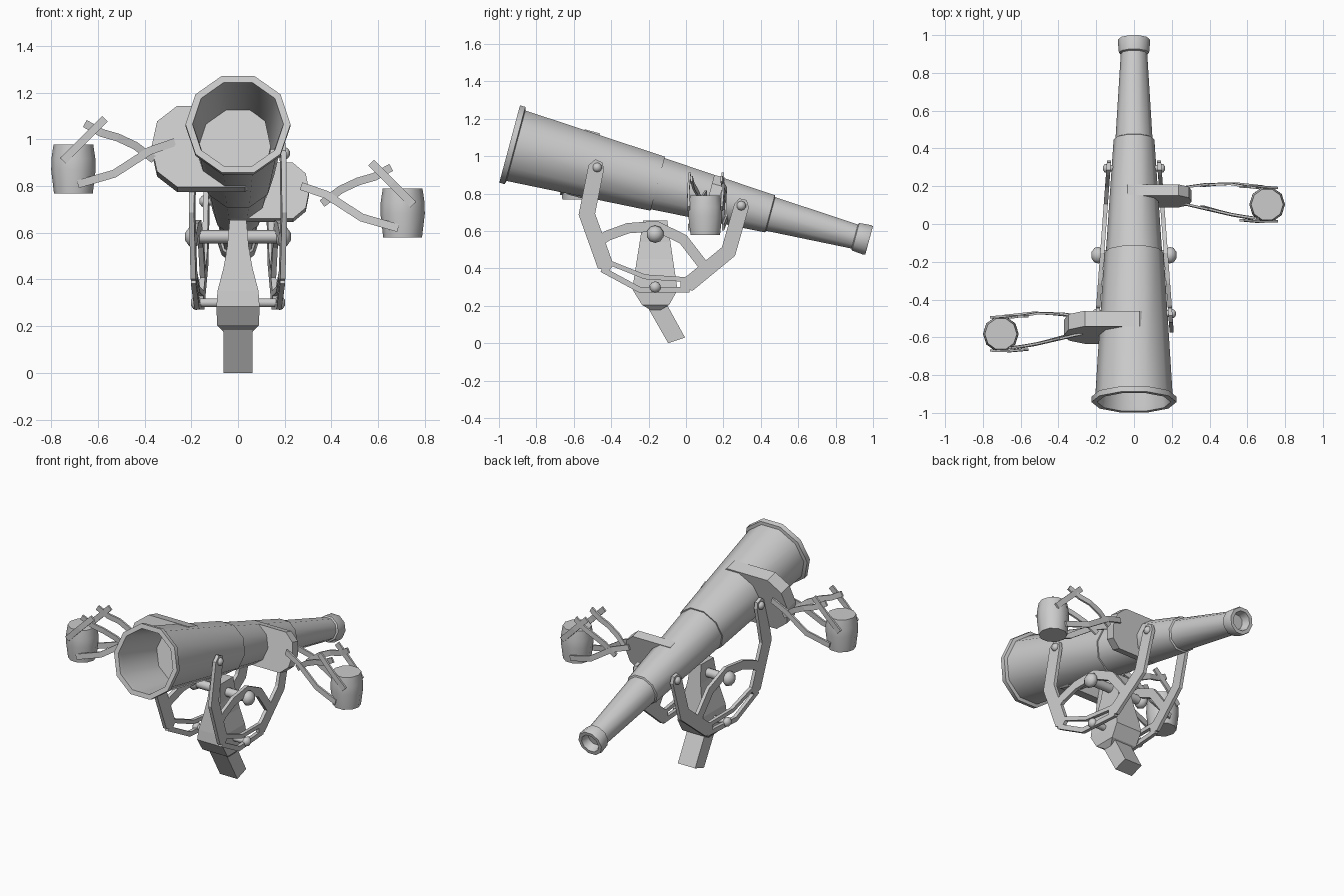
import bpy, bmesh, math
from mathutils import Vector

cube = bpy.data.objects.get("Cube")
if cube:
    bpy.data.objects.remove(cube, do_unlink=True)

grey = bpy.data.materials.new("plain_grey")
grey.use_nodes = True
grey.diffuse_color = (0.6, 0.6, 0.6, 1)
grey.node_tree.nodes["Principled BSDF"].inputs["Base Color"].default_value = (0.6, 0.6, 0.6, 1)

X = Vector((1, 0, 0))
Z = Vector((0, 0, 1))
TILT = math.radians(15)
AXIS = Vector((0, math.cos(TILT), -math.sin(TILT)))   # along the telescope
RISE = Vector((0, math.sin(TILT), math.cos(TILT)))    # across it, upward
MOUTH = Vector((0, -0.943, 1.065))


def loft(name, rings, smooth=0):
    """Skin a row of equal rings and cap both ends."""
    bm = bmesh.new()
    rows = [[bm.verts.new(p) for p in ring] for ring in rings]
    n = len(rows[0])
    for a, b in zip(rows, rows[1:]):
        for i in range(n):
            j = (i + 1) % n
            bm.faces.new((a[i], a[j], b[j], b[i]))
    bm.faces.new(rows[0][::-1])
    bm.faces.new(rows[-1])
    bmesh.ops.recalc_face_normals(bm, faces=bm.faces)
    me = bpy.data.meshes.new(name)
    bm.to_mesh(me)
    bm.free()
    me.materials.append(grey)
    if smooth:
        me.shade_smooth()
        me.set_sharp_from_angle(angle=math.radians(smooth))
    ob = bpy.data.objects.new(name, me)
    bpy.context.scene.collection.objects.link(ob)
    return ob


def lathe(name, profile, origin, axis, ref, sides=10, smooth=42):
    """Turn (distance, radius) pairs about an axis."""
    other = axis.cross(ref)
    rings = []
    for s, r in profile:
        rings.append([origin + axis * s
                      + ref * (r * math.cos(math.tau * k / sides))
                      + other * (r * math.sin(math.tau * k / sides))
                      for k in range(sides)])
    return loft(name, rings, smooth)


def strip(name, path, width, thick, place, taper=False):
    """Flat mitred bar along (u, v, depth) points."""
    pts = [Vector(p[:2]) for p in path]
    rings = []
    for i, p in enumerate(pts):
        d1 = (p - pts[max(i - 1, 0)]).normalized()
        d2 = (pts[min(i + 1, len(pts) - 1)] - p).normalized()
        d = (d1 + d2).normalized()
        nrm = Vector((-d.y, d.x))
        ref = d1 if d1.length else d2
        w = width / 2 / max(d.dot(ref), 0.5)
        if taper and i in (0, len(pts) - 1):
            w *= 0.5
        ring = []
        for a, b in ((-1, -1), (1, -1), (1, 1), (-1, 1)):
            q = p + nrm * w * a
            ring.append(place(q.x, q.y, path[i][2] + b * thick / 2))
        rings.append(ring)
    return loft(name, rings)


# Telescope tube: inner wall, mouth rim, three draws, eyepiece
lathe("telescope_tube", [
    (1.43, 0.001), (1.43, 0.09), (0.82, 0.14), (0.03, 0.19), (0, 0.195),
    (0, 0.225), (0.03, 0.225), (0.035, 0.205), (0.82, 0.157), (0.82, 0.149),
    (1.44, 0.108), (1.445, 0.098), (1.91, 0.07), (1.915, 0.08), (1.98, 0.086),
    (1.99, 0.082), (1.99, 0.06), (1.94, 0.045), (1.94, 0.001)], MOUTH, AXIS, X)


# Oblong discs set across the tube
def disc(name, s, x_mid, flat, end, half, thick):
    outline = []
    for sx, angles in ((1, (-90, -38, 0, 38, 90)), (-1, (90, 38, 0, -38, -90))):
        for a in angles:
            a = math.radians(a)
            outline.append((x_mid + sx * (flat + end * math.cos(a)), half * math.sin(a)))
    loft(name, [[MOUTH + AXIS * (s + t) + X * u + RISE * v for u, v in outline]
                for t in (-thick / 2, thick / 2)])


disc("front_disc", 0.41, -0.115, 0.145, 0.11, 0.18, 0.085)
disc("rear_disc", 1.13, 0.1, 0.135, 0.07, 0.124, 0.06)


# Bucket with scissor arms on both sides; the right one is mirrored and shifted
def bucket_set(label, sx, dy, dz):
    def place(u, v, t):
        return Vector((sx * u, t + dy, v + dz))

    lathe(label + "_bucket", [(0, 0.083), (0.1, 0.095), (0.15, 0.094), (0.21, 0.085)],
          place(0.705, 0.58, 0.103), Z, X, 10)
    for side, tag in ((1, "_back"), (-1, "_front")):
        lower = [(0.27, 0.80, 0.15 + side * 0.045), (0.378, 0.763, 0.145 + side * 0.065),
                 (0.53, 0.665, 0.13 + side * 0.085), (0.686, 0.62, 0.108 + side * 0.09)]
        upper = [(0.36, 0.725, 0.147 + side * 0.055), (0.44, 0.785, 0.14 + side * 0.07),
                 (0.515, 0.82, 0.132 + side * 0.08), (0.585, 0.84, 0.12 + side * 0.08),
                 (0.656, 0.88, 0.11 + side * 0.08)]
        strap = [(0.57, 0.90, 0.108 + side * 0.088), (0.66, 0.81, 0.105 + side * 0.093),
                 (0.75, 0.72, 0.103 + side * 0.088)]
        strip(label + "_lower_arm" + tag, lower, 0.034, 0.012, place)
        strip(label + "_upper_arm" + tag, upper, 0.034, 0.012, place)
        strip(label + "_strap" + tag, strap, 0.034, 0.012, place)


bucket_set("left", 1, 0, 0)
bucket_set("right", -1, -0.685, 0.188)


# Cradle: side frames that follow the taper of the tube
def bolt(name, sx, y, z, x0, x1, shaft, head):
    n = x1 - x0
    lathe(name, [(0, shaft), (n - head * 1.3, shaft), (n - head * 1.2, head * 0.75),
                 (n - head * 0.8, head), (n - head * 0.35, head * 0.85), (n, head * 0.35)],
          Vector((sx * x0, y, z)), X * sx, Z, 10, 50)


left_arm = [(-0.465, 0.975), (-0.48, 0.94), (-0.53, 0.69), (-0.436, 0.428), (-0.40, 0.402)]
right_arm = [(-0.03, 0.318), (0.02, 0.32), (0.227, 0.49), (0.297, 0.735), (0.305, 0.77)]
top_arc = [(-0.48, 0.535), (-0.42, 0.575), (-0.31, 0.615), (-0.16, 0.626),
           (-0.015, 0.556), (0.105, 0.40)]
lower_rail = [(-0.45, 0.395), (-0.25, 0.287), (0.02, 0.287)]
upper_rail = [(-0.42, 0.435), (-0.22, 0.355), (0.01, 0.34)]

for sx, label in ((1, "left_"), (-1, "right_")):
    def frame(u, v, t):
        return Vector((sx * (0.157 - 0.074 * u + t), u, v))

    for part, path, width, taper in (
            ("cradle_front_arm", left_arm, 0.085, True),
            ("cradle_rear_arm", right_arm, 0.08, True),
            ("cradle_arc", top_arc, 0.055, False),
            ("cradle_lower_rail", lower_rail, 0.03, False),
            ("cradle_upper_rail", upper_rail, 0.025, False)):
        strip(label + part, [(u, v, 0) for u, v in path], width, 0.022, frame, taper)

    bolt(label + "front_pivot", sx, -0.475, 0.94, 0.14, 0.222, 0.018, 0.026)
    bolt(label + "rear_pivot", sx, 0.295, 0.735, 0.09, 0.165, 0.018, 0.026)
    bolt(label + "upper_axle", sx, -0.165, 0.583, 0, 0.226, 0.028, 0.047)
    bolt(label + "lower_axle", sx, -0.165, 0.3, 0, 0.202, 0.019, 0.031)

# Pedestal: stacked sections of (height, half width, y front, y back)
sections = [(0.175, 0.06, -0.185, -0.14), (0.205, 0.09, -0.235, -0.09),
            (0.285, 0.092, -0.285, -0.045), (0.35, 0.088, -0.278, -0.055),
            (0.45, 0.062, -0.262, -0.07), (0.54, 0.046, -0.248, -0.083),
            (0.655, 0.036, -0.23, -0.1)]
loft("pedestal", [[Vector((-w, a, z)), Vector((w, a, z)), Vector((w, b, z)), Vector((-w, b, z))]
                  for z, w, a, b in sections])

# Slanted foot
foot = [(-0.215, 0.21), (-0.115, 0.23), (-0.005, 0.03), (-0.095, 0)]
loft("foot", [[Vector((x, y, z)) for y, z in foot] for x in (-0.062, 0.062)])
